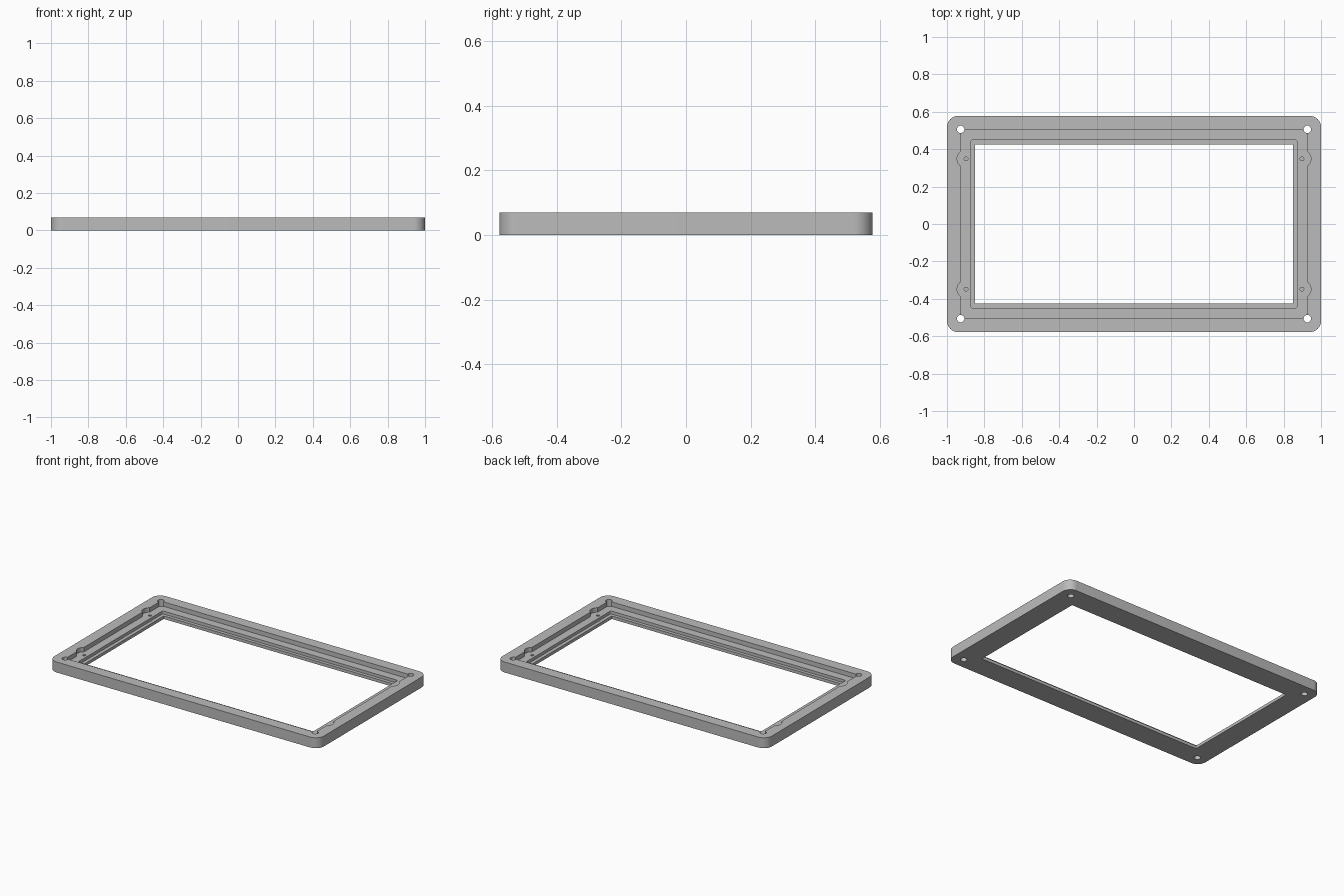
import bpy, bmesh, math

cube = bpy.data.objects.get("Cube")
if cube:
    bpy.data.objects.remove(cube, do_unlink=True)

HEIGHT, SHELF, LEDGE = 0.07, 0.04, 0.02
OVER = 0.05  # how far cutters reach past the surface


def prism(name, points, z0, z1):
    """Extrude a closed outline between two heights."""
    bm = bmesh.new()
    face = bm.faces.new([bm.verts.new((x, y, z0)) for x, y in points])
    top = bmesh.ops.extrude_face_region(bm, geom=[face])["geom"]
    bmesh.ops.translate(bm, vec=(0, 0, z1 - z0),
                        verts=[v for v in top if isinstance(v, bmesh.types.BMVert)])
    bmesh.ops.recalc_face_normals(bm, faces=bm.faces)
    mesh = bpy.data.meshes.new(name)
    bm.to_mesh(mesh)
    bm.free()
    obj = bpy.data.objects.new(name, mesh)
    bpy.context.collection.objects.link(obj)
    return obj


def rounded_rect(hx, hy, r, steps=10):
    corners = ((1, 1), (-1, 1), (-1, -1), (1, -1))
    return [(sx * (hx - r) + r * math.cos(a), sy * (hy - r) + r * math.sin(a))
            for q, (sx, sy) in enumerate(corners)
            for a in [math.pi / 2 * (q + i / steps) for i in range(steps + 1)]]


def rect(hx, hy):
    return [(hx, hy), (-hx, hy), (-hx, -hy), (hx, -hy)]


def circle(cx, cy, r, sides=32):
    return [(cx + r * math.cos(math.tau * i / sides),
             cy + r * math.sin(math.tau * i / sides)) for i in range(sides)]


def cut(target, points, z0, z1=HEIGHT + OVER):
    cutter = prism("cutter", points, z0, z1)
    cutter.hide_render = True
    mod = target.modifiers.new("cut", 'BOOLEAN')
    mod.operation, mod.solver, mod.object = 'DIFFERENCE', 'EXACT', cutter
    bpy.context.view_layer.objects.active = target
    bpy.ops.object.modifier_apply(modifier=mod.name)
    bpy.data.objects.remove(cutter, do_unlink=True)


# Outer body with rounded corners
frame = prism("bezel_frame", rounded_rect(1.0, 0.578, 0.06), 0, HEIGHT)

# Stepped recesses and the window opening
cut(frame, rect(0.926, 0.504), SHELF)
cut(frame, rounded_rect(0.872, 0.448, 0.008, 3), LEDGE)
cut(frame, rect(0.849, 0.426), -OVER)

# Boss clearances, blind screw holes and corner through holes
for sx in (-1, 1):
    for sy in (-1, 1):
        cut(frame, circle(sx * 0.898, sy * 0.348, 0.048), SHELF)
        cut(frame, circle(sx * 0.898, sy * 0.348, 0.01, 16), LEDGE)
        cut(frame, circle(sx * 0.927, sy * 0.506, 0.02), -OVER)

# Single grey material
grey = bpy.data.materials.new("light_grey")
grey.use_nodes = True
colour = (0.5, 0.5, 0.5, 1)
grey.diffuse_color = colour
grey.node_tree.nodes["Principled BSDF"].inputs["Base Color"].default_value = colour
frame.data.materials.clear()
frame.data.materials.append(grey)
for poly in frame.data.polygons:
    poly.material_index = 0

# Smooth the round walls, keep the edges crisp
bpy.ops.object.select_all(action='DESELECT')
frame.select_set(True)
bpy.context.view_layer.objects.active = frame
bpy.ops.object.shade_smooth_by_angle(angle=math.radians(30))
